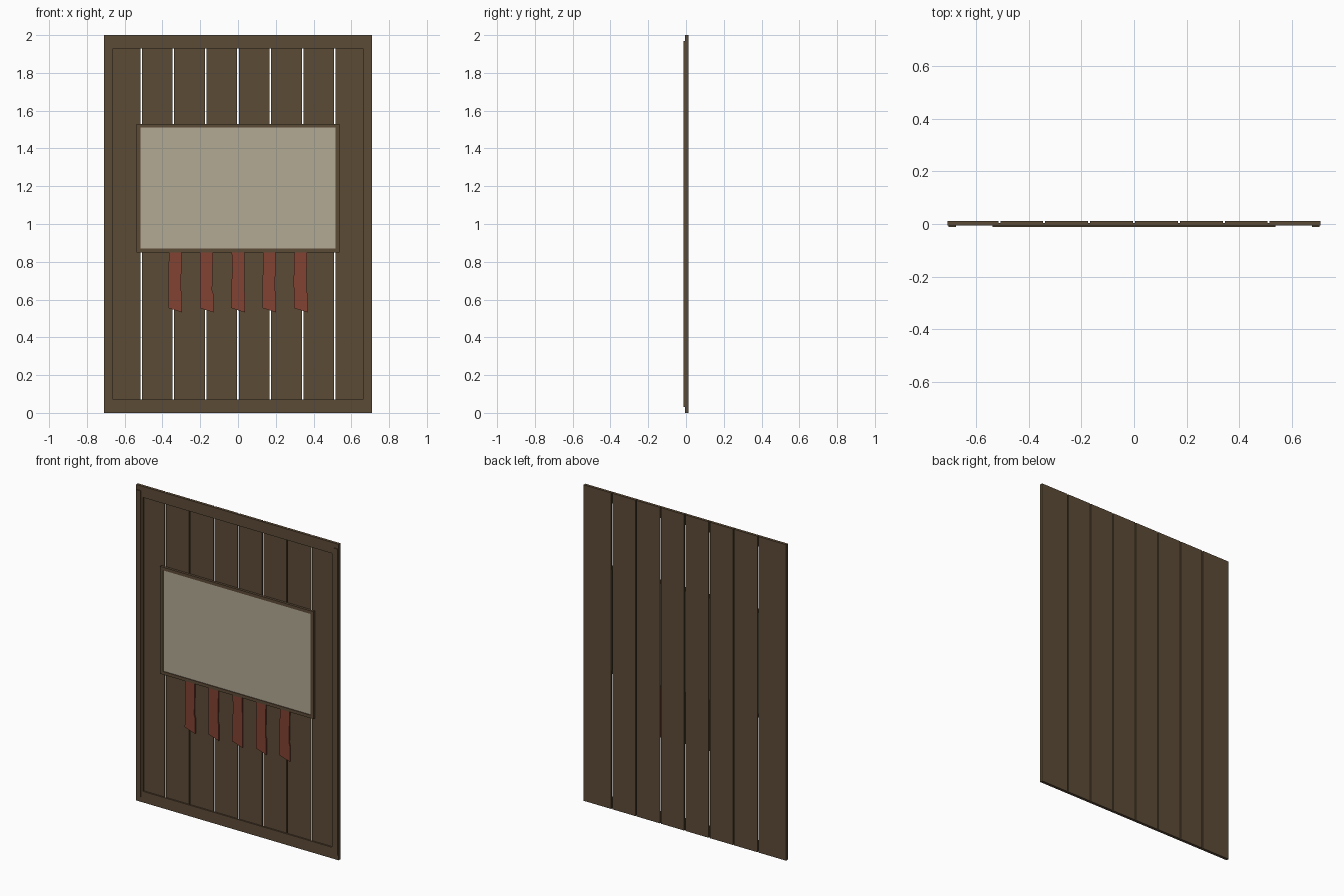
import bpy, random

if "Cube" in bpy.data.objects:
    bpy.data.objects.remove(bpy.data.objects["Cube"])
random.seed(4)

def material(name, rgb):
    m = bpy.data.materials.new(name)
    m.diffuse_color = (*rgb, 1)
    m.use_nodes = True
    m.node_tree.nodes["Principled BSDF"].inputs["Base Color"].default_value = m.diffuse_color
    return m

WOOD = material("dark_wood", (0.107, 0.070, 0.037))
PAPER = material("parchment", (0.45, 0.40, 0.30))
CLOTH = material("red_cloth", (0.22, 0.054, 0.032))

def prism(name, outline, y0, y1, mat):
    """Extrude an x,z outline (counter-clockwise from the front) from y0 to y1."""
    n = len(outline)
    verts = [(x, y0, z) for x, z in outline] + [(x, y1, z) for x, z in outline]
    faces = [tuple(range(n)), tuple(reversed(range(n, 2 * n)))]
    faces += [(i, i + n, (i + 1) % n + n, (i + 1) % n) for i in range(n)]
    mesh = bpy.data.meshes.new(name)
    mesh.from_pydata(verts, [], faces)
    mesh.materials.append(mat)
    ob = bpy.data.objects.new(name, mesh)
    bpy.context.collection.objects.link(ob)
    return ob

def box(name, x0, x1, y0, y1, z0, z1, mat):
    return prism(name, [(x0, z0), (x1, z0), (x1, z1), (x0, z1)], y0, y1, mat)

def frame(name, w, z0, z1, t, tz, y0, y1):
    """Two full-width rails with two stiles between them."""
    box(name + "_bottom_rail", -w, w, y0, y1, z0, z0 + tz, WOOD)
    box(name + "_top_rail", -w, w, y0, y1, z1 - tz, z1, WOOD)
    for side, x0 in (("left", -w), ("right", w - t)):
        box(f"{name}_{side}_stile", x0, x0 + t, y0, y1, z0 + tz, z1 - tz, WOOD)

# Vertical back planks with narrow see-through gaps
edges = [-0.709, -0.512, -0.342, -0.171, 0, 0.171, 0.342, 0.512, 0.709]
for i in range(8):
    x0 = edges[i] + (0.004 if i else 0)
    x1 = edges[i + 1] - (0.004 if i < 7 else 0)
    box(f"plank_{i + 1}", x0, x1, 0.003, 0.012, 0, 2, WOOD)

# Outer frame and the raised strips on its sides
frame("outer_frame", 0.709, 0, 2, 0.048, 0.07, -0.006, 0.003)
for side, s in (("left", -1), ("right", 1)):
    xs = sorted((s * 0.676, s * 0.706))
    box(f"{side}_edge_strip", *xs, -0.012, -0.006, 0.03, 1.97, WOOD)

# Parchment in a narrow frame
frame("notice_frame", 0.537, 0.85, 1.53, 0.02, 0.02, -0.012, 0.003)
box("parchment", -0.518, 0.518, -0.007, -0.003, 0.868, 1.511, PAPER)

# Ragged hanging cloth strips with slanted ends
for i in range(5):
    cx = (i - 2) * 0.166
    j = lambda: random.uniform(-0.004, 0.004)
    outline = [(cx - 0.036, 0.555), (cx + 0.036, 0.532),
               (cx + 0.036, 0.63), (cx + 0.032 + j(), 0.65), (cx + 0.034, 0.86),
               (cx - 0.034, 0.86), (cx - 0.032 + j(), 0.75), (cx - 0.035 + j(), 0.72)]
    prism(f"cloth_strip_{i + 1}", outline, -0.007, 0.001, CLOTH)
